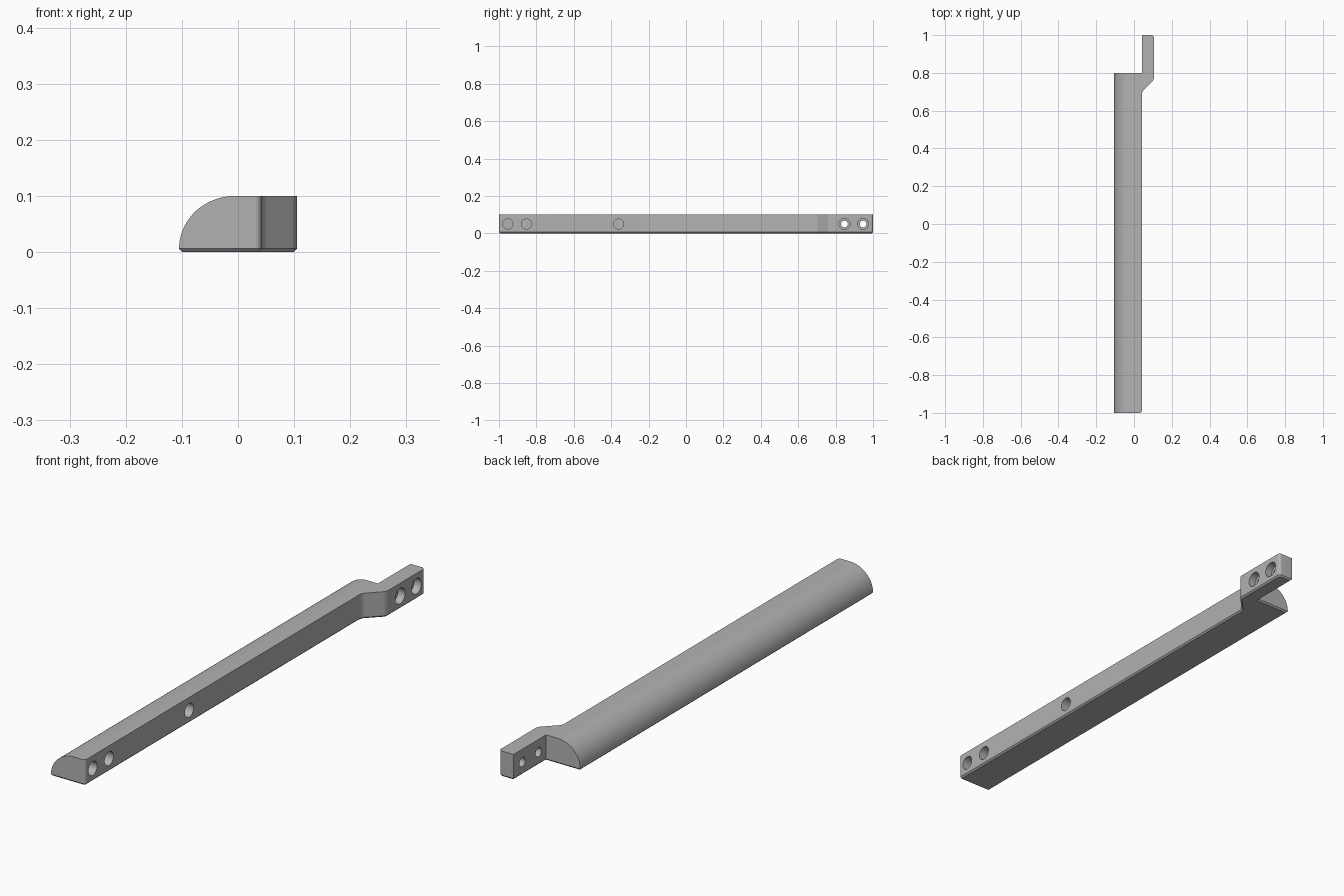
import bpy, bmesh, math
from mathutils import Matrix

if "Cube" in bpy.data.objects:
    bpy.data.objects.remove(bpy.data.objects["Cube"], do_unlink=True)

grey = bpy.data.materials.new("satin grey")
grey.use_nodes = True
colour = (0.45, 0.45, 0.45, 1)
grey.diffuse_color = colour
grey.node_tree.nodes["Principled BSDF"].inputs["Base Color"].default_value = colour

HEIGHT, CHAMFER = 0.1, 0.006
X_LEFT, X_MID, X_TAB = -0.105, 0.042, 0.105


def finish(bm, name):
    bmesh.ops.recalc_face_normals(bm, faces=bm.faces)
    mesh = bpy.data.meshes.new(name)
    bm.to_mesh(mesh)
    bm.free()
    obj = bpy.data.objects.new(name, mesh)
    bpy.context.collection.objects.link(obj)
    mesh.materials.append(grey)
    return obj


def prism(bm, points, direction):
    face = bm.faces.new([bm.verts.new(p) for p in points])
    out = bmesh.ops.extrude_face_region(bm, geom=[face])
    verts = [g for g in out["geom"] if isinstance(g, bmesh.types.BMVert)]
    bmesh.ops.translate(bm, verts=verts, vec=direction)
    bmesh.ops.recalc_face_normals(bm, faces=bm.faces)


def combine(target, cutter, operation):
    mod = target.modifiers.new(operation, "BOOLEAN")
    mod.operation, mod.solver, mod.object = operation, "EXACT", cutter
    bpy.context.view_layer.objects.active = target
    bpy.ops.object.modifier_apply(modifier=mod.name)
    bpy.data.objects.remove(cutter, do_unlink=True)


# Plan of the handle with its offset mounting tab
plan = [(X_LEFT, -1), (X_MID, -1), (X_MID, 0.7), (X_TAB, 0.763), (X_TAB, 1),
        (X_MID, 1), (X_MID, 0.8), (X_LEFT, 0.8)]
bm = bmesh.new()
prism(bm, [(x, y, 0) for x, y in plan], (0, 0, HEIGHT))

# Rounded upright corners
rounded = [plan[1], plan[2], plan[3], plan[4]]
corners = [e for e in bm.edges
           if abs(e.verts[0].co.z - e.verts[1].co.z) > 0.05
           and any(math.dist(e.verts[0].co.xy, p) < 0.001 for p in rounded)]
bmesh.ops.bevel(bm, geom=corners, offset=0.012, segments=6, profile=0.5,
                affect="EDGES")

# Chamfer around the underside
base = [e for e in bm.edges if all(v.co.z < 0.001 for v in e.verts)]
bmesh.ops.bevel(bm, geom=base, offset=CHAMFER, segments=1, affect="EDGES")
handle = finish(bm, "handle_bar")

# Quarter-round back of the bar
steps = 32
rx, rz = 0.1, HEIGHT - CHAMFER
section = [(X_LEFT + rx - rx * math.cos(a), CHAMFER + rz * math.sin(a))
           for a in (math.pi / 2 * i / steps for i in range(steps + 1))]
section[-1] = (section[-1][0], HEIGHT)
section += [(0.2, HEIGHT), (0.2, -0.05), (X_LEFT, -0.05)]
bm = bmesh.new()
prism(bm, [(x, -1.1, z) for x, z in section], (0, 2.2, 0))
combine(handle, finish(bm, "round_profile"), "INTERSECT")


def drill(y, x_from, x_to, radius):
    bm = bmesh.new()
    place = (Matrix.Translation(((x_from + x_to) / 2, y, HEIGHT / 2))
             @ Matrix.Rotation(math.pi / 2, 4, "Y"))
    bmesh.ops.create_cone(bm, cap_ends=True, segments=32, radius1=radius,
                          radius2=radius, depth=x_to - x_from, matrix=place)
    combine(handle, finish(bm, "drill"), "DIFFERENCE")


# Blind holes in the bar
for y in (-0.953, -0.853, -0.36):
    drill(y, X_MID - 0.05, X_MID + 0.02, 0.027)

# Stepped screw holes through the tab
for y in (0.847, 0.947):
    drill(y, X_MID - 0.02, X_TAB + 0.02, 0.018)
    drill(y, X_TAB - 0.03, X_TAB + 0.02, 0.03)

bpy.ops.object.select_all(action="DESELECT")
handle.select_set(True)
bpy.context.view_layer.objects.active = handle
bpy.ops.object.shade_smooth_by_angle(angle=math.radians(30))
